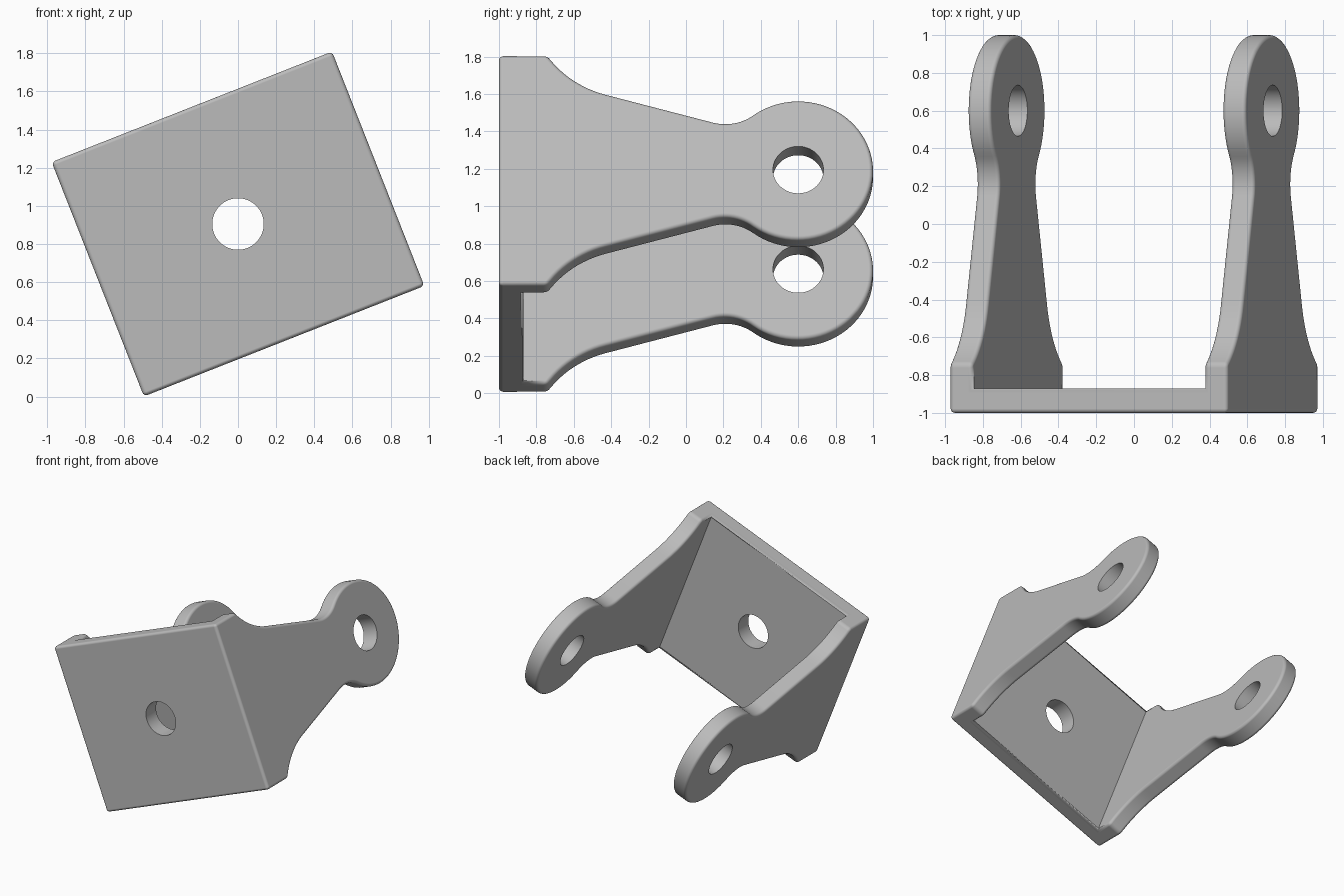
import bpy, bmesh, math
from mathutils import Matrix, Vector

cube = bpy.data.objects.get("Cube")
if cube:
    bpy.data.objects.remove(cube, do_unlink=True)

HALF_W, HALF_H, THICK = 0.79, 0.66, 0.13
HOLE_R, EYE_Y, EYE_R = 0.135, 0.6, 0.4

steel = bpy.data.materials.new("brushed grey")
steel.use_nodes = True
GREY = (0.5, 0.5, 0.5, 1)
steel.diffuse_color = GREY
steel.node_tree.nodes["Principled BSDF"].inputs["Base Color"].default_value = GREY


def make_object(name, bm):
    bmesh.ops.recalc_face_normals(bm, faces=bm.faces)
    mesh = bpy.data.meshes.new(name)
    bm.to_mesh(mesh)
    bm.free()
    obj = bpy.data.objects.new(name, mesh)
    bpy.context.collection.objects.link(obj)
    mesh.materials.append(steel)
    return obj


def arc(cy, cz, r, start, end, steps):
    """Points on an arc in the side plane, angles in degrees."""
    angles = [math.radians(start + (end - start) * i / steps) for i in range(steps + 1)]
    return [(cy + r * math.cos(a), cz + r * math.sin(a)) for a in angles]


def cylinder(name, radius, matrix):
    bm = bmesh.new()
    bmesh.ops.create_cone(bm, cap_ends=True, segments=64, radius1=radius,
                          radius2=radius, depth=3, matrix=matrix)
    return make_object(name, bm)


def cut(target, cutter):
    mod = target.modifiers.new("cut", "BOOLEAN")
    mod.operation, mod.solver, mod.object = "DIFFERENCE", "EXACT", cutter
    bpy.context.view_layer.objects.active = target
    bpy.ops.object.modifier_apply(modifier=mod.name)
    bpy.data.objects.remove(cutter, do_unlink=True)


# Upper side outline: plate edge, flare, straight taper, neck fillet, round eye
upper = [(-1, HALF_H)]
upper += arc(-0.28, 0.975, 0.5575, 214.4, 254.4, 12)
upper += arc(0.21, 0.515, 0.246, 254.4, 307.1, 12)
upper += arc(EYE_Y, 0, EYE_R, 127.1, 0, 28)[1:]
outline = upper + [(y, -z) for y, z in reversed(upper[:-1])]

# Solid block swept across the width, later hollowed into two arms and a plate
bm = bmesh.new()
face = bm.faces.new([bm.verts.new((-HALF_W, y, z)) for y, z in outline])
swept = bmesh.ops.extrude_face_region(bm, geom=[face])
bmesh.ops.translate(bm, vec=(2 * HALF_W, 0, 0),
                    verts=[g for g in swept["geom"] if isinstance(g, bmesh.types.BMVert)])
bracket = make_object("clevis_bracket", bm)

# Open space between the arms
bm = bmesh.new()
bmesh.ops.create_cube(bm, size=2)
gap = HALF_W - THICK
bmesh.ops.scale(bm, vec=(gap, 1, 1), verts=bm.verts)
bmesh.ops.translate(bm, vec=(0, THICK, 0), verts=bm.verts)
bmesh.ops.scale(bm, vec=(1, 2, 1), verts=[v for v in bm.verts if v.co.y > 1])
bm.verts.ensure_lookup_table()
cut(bracket, make_object("gap_cutter", bm))

# Mounting hole and pin holes
cut(bracket, cylinder("mount_hole_cutter", HOLE_R,
                      Matrix.Translation((0, -1, 0)) @ Matrix.Rotation(math.pi / 2, 4, "X")))
cut(bracket, cylinder("pin_hole_cutter", HOLE_R,
                      Matrix.Translation((0, EYE_Y, 0)) @ Matrix.Rotation(math.pi / 2, 4, "Y")))


def in_hole(co):
    pin = math.hypot(co.y - EYE_Y, co.z) < HOLE_R + 0.01
    mount = math.hypot(co.x, co.z) < HOLE_R + 0.01 and co.y < 0
    return pin or mount


# Soften the convex outer edges, leaving holes and inside corners crisp
bm = bmesh.new()
bm.from_mesh(bracket.data)
weight = bm.edges.layers.float.new("bevel_weight_edge")
for e in bm.edges:
    if len(e.link_faces) == 2 and e.calc_face_angle_signed(0) > math.radians(30):
        if not all(in_hole(v.co) for v in e.verts):
            e[weight] = 1
bm.to_mesh(bracket.data)
bm.free()

bpy.ops.object.select_all(action="DESELECT")
bracket.select_set(True)
bpy.context.view_layer.objects.active = bracket
bpy.ops.object.shade_smooth_by_angle(angle=math.radians(32))
bevel = bracket.modifiers.new("soft_edges", "BEVEL")
bevel.limit_method = "WEIGHT"
bevel.width, bevel.segments = 0.022, 4
bevel.harden_normals = True

# Tilt the whole bracket so it rests on one corner
bracket.rotation_euler = (0, math.radians(-21.5), 0)
bracket.location = (0, 0, 0.905)
